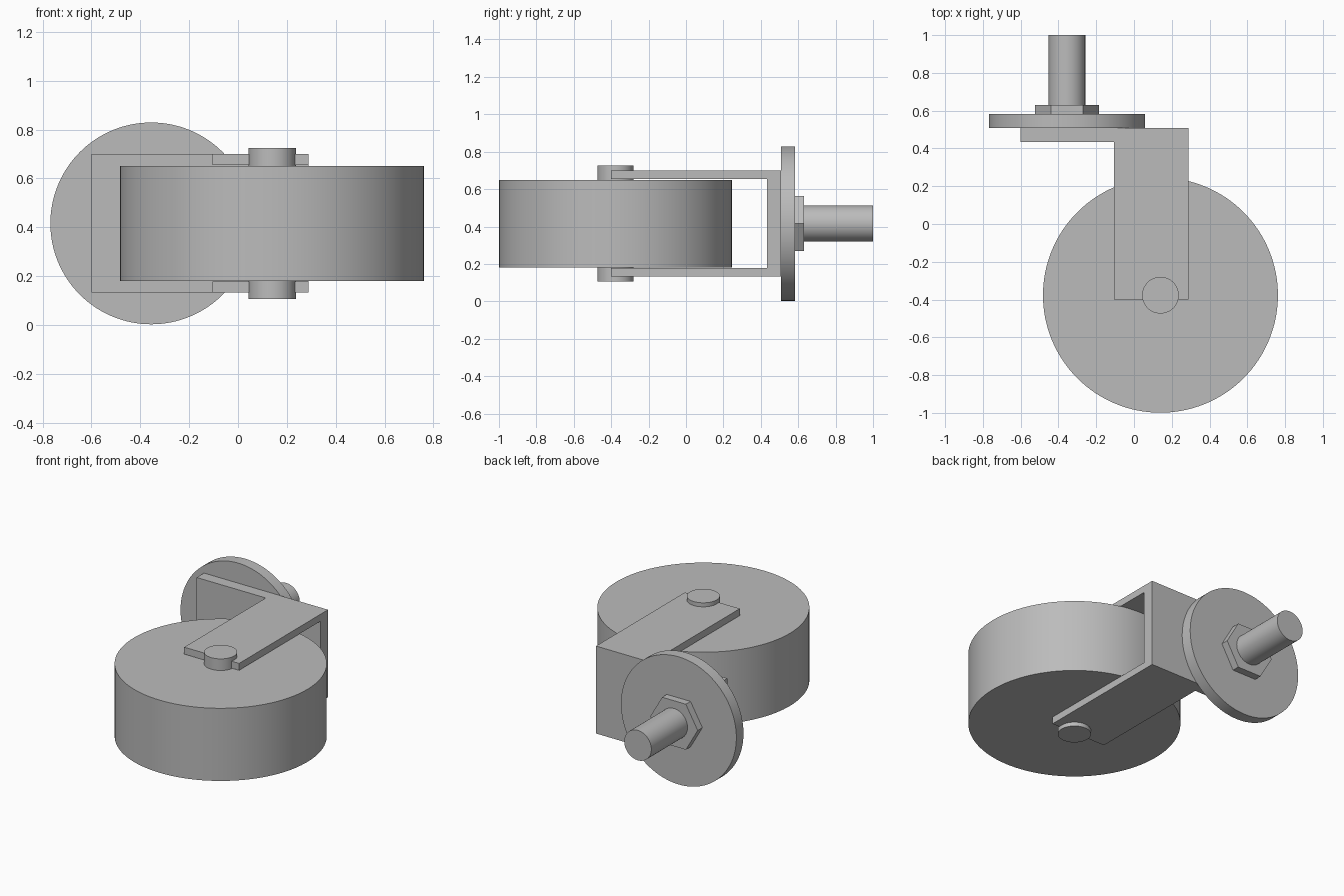
import bpy
import bmesh
import math
from mathutils import Matrix, Vector

cube = bpy.data.objects.get("Cube")
if cube:
    bpy.data.objects.remove(cube, do_unlink=True)

grey = bpy.data.materials.new("plain_grey")
grey.use_nodes = True
colour = (0.5, 0.5, 0.5, 1)
grey.diffuse_color = colour
grey.node_tree.nodes["Principled BSDF"].inputs["Base Color"].default_value = colour


def add_object(name, bm, smooth=False):
    mesh = bpy.data.meshes.new(name)
    bmesh.ops.recalc_face_normals(bm, faces=bm.faces)
    bm.to_mesh(mesh)
    bm.free()
    mesh.materials.append(grey)
    obj = bpy.data.objects.new(name, mesh)
    bpy.context.collection.objects.link(obj)
    if smooth:
        bpy.ops.object.select_all(action='DESELECT')
        obj.select_set(True)
        bpy.context.view_layer.objects.active = obj
        bpy.ops.object.shade_smooth_by_angle(angle=math.radians(30))
    return obj


def rod(name, start, end, radius, sides=96):
    """Cylinder or prism running from start to end."""
    start, end = Vector(start), Vector(end)
    axis = end - start
    turn = Matrix.Rotation(math.radians(-90), 4, 'X') if abs(axis.y) > 0 else Matrix()
    bm = bmesh.new()
    bmesh.ops.create_cone(bm, cap_ends=True, segments=sides, radius1=radius,
                          radius2=radius, depth=axis.length,
                          matrix=Matrix.Translation((start + end) / 2) @ turn)
    # First corner lies along x whatever the starting angle
    first = bm.verts[:][0].co - start if sides == 6 else None
    if first and abs(first.x) < radius * 0.9:
        bmesh.ops.rotate(bm, verts=bm.verts, cent=start,
                         matrix=Matrix.Rotation(math.radians(30), 3, 'Y'))
    return add_object(name, bm, sides > 6)


# Wheel and its axle
wheel_x, wheel_y, mid_z = 0.14, -0.377, 0.416
rod("wheel", (wheel_x, wheel_y, 0.18), (wheel_x, wheel_y, 0.65), 0.622, 128)
rod("axle", (wheel_x, wheel_y, 0.107), (wheel_x, wheel_y, 0.725), 0.097)

# Fork: U-shaped profile in the side plane, extruded across x
bm = bmesh.new()
front, inner, back = -0.4, 0.434, 0.509
outer_h, inner_h = 0.283, 0.238
profile = [(front, outer_h), (back, outer_h), (back, -outer_h), (front, -outer_h),
           (front, -inner_h), (inner, -inner_h), (inner, inner_h), (front, inner_h)]
face = bm.faces.new([bm.verts.new((-0.105, y, mid_z + z)) for y, z in profile])
ext = bmesh.ops.extrude_face_region(bm, geom=[face])
bmesh.ops.translate(bm, vec=(0.393, 0, 0),
                    verts=[v for v in ext["geom"] if isinstance(v, bmesh.types.BMVert)])
add_object("fork", bm)

# Offset plate beside the fork
bm = bmesh.new()
bmesh.ops.create_cube(bm, size=1)
bmesh.ops.scale(bm, vec=(0.495, back - inner, 2 * outer_h), verts=bm.verts)
bmesh.ops.translate(bm, vec=(-0.3525, (inner + back) / 2, mid_z), verts=bm.verts)
add_object("offset_plate", bm)

# Mounting disc, hexagonal nut and threaded stud
stud_x = -0.355
rod("mounting_disc", (stud_x, back, mid_z), (stud_x, 0.582, mid_z), 0.413, 128)
rod("hex_nut", (stud_x, 0.582, mid_z), (stud_x, 0.63, mid_z), 0.17, 6)
rod("stud", (stud_x, 0.582, mid_z), (stud_x, 1.0, mid_z), 0.097)
